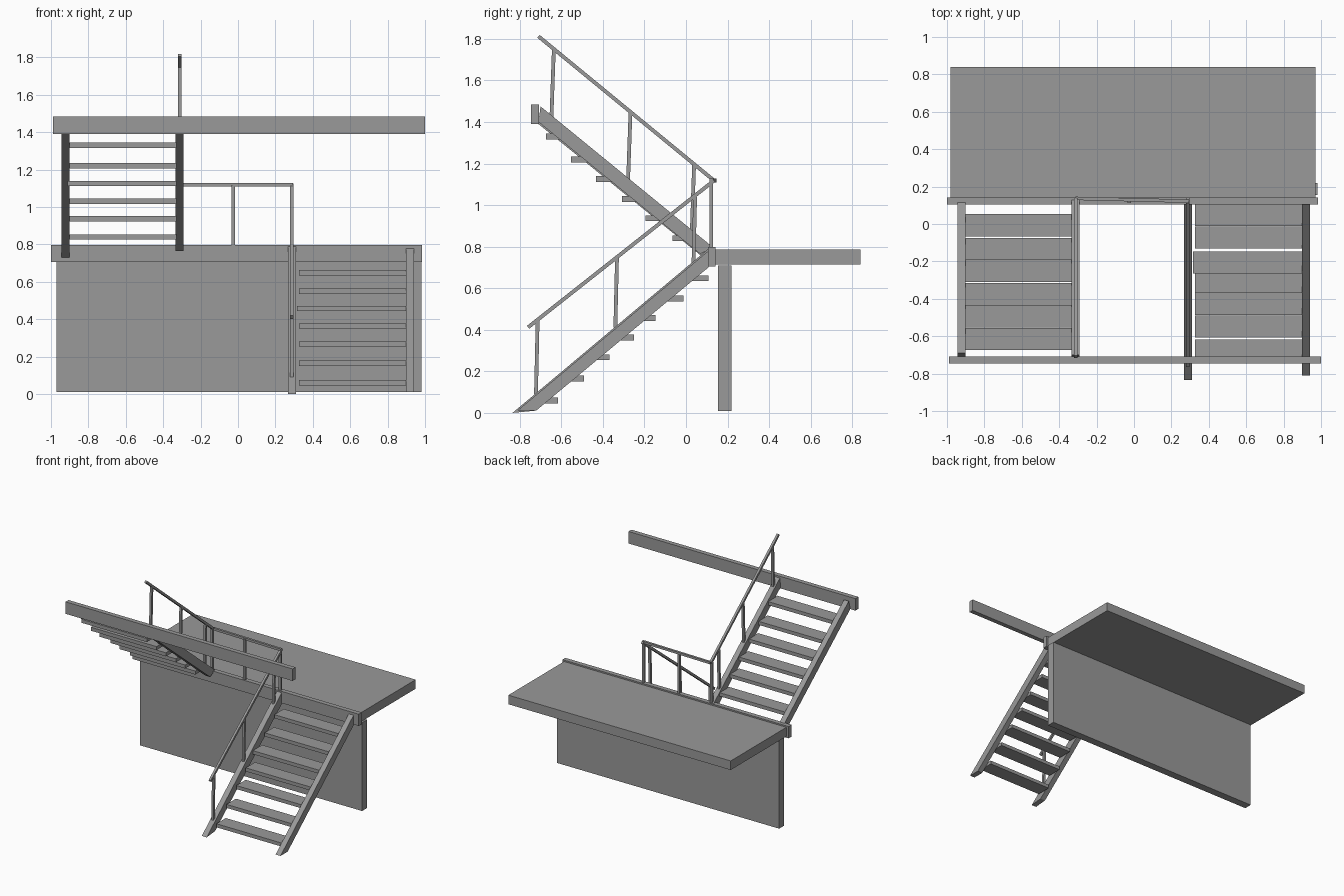
import bpy, bmesh
from mathutils import Vector

cube = bpy.data.objects.get("Cube")
if cube:
    bpy.data.objects.remove(cube, do_unlink=True)

grey = bpy.data.materials.new("plain grey")
grey.use_nodes = True
COLOR = (0.32, 0.32, 0.32, 1)
grey.diffuse_color = COLOR
grey.node_tree.nodes["Principled BSDF"].inputs["Base Color"].default_value = COLOR


def finish(name, bm):
    bmesh.ops.recalc_face_normals(bm, faces=bm.faces)
    mesh = bpy.data.meshes.new(name)
    bm.to_mesh(mesh)
    bm.free()
    mesh.materials.append(grey)
    obj = bpy.data.objects.new(name, mesh)
    bpy.context.collection.objects.link(obj)
    return obj


def box(name, x, y, z):
    """Box from its (low, high) range on each axis."""
    bm = bmesh.new()
    bmesh.ops.create_cube(bm, size=1)
    for v in bm.verts:
        v.co = [r[0] + (c + 0.5) * (r[1] - r[0]) for c, r in zip(v.co, (x, y, z))]
    return finish(name, bm)


def stringer(name, x0, x1, profile):
    """Side profile in (y, z), extruded across x."""
    bm = bmesh.new()
    face = bm.faces.new([bm.verts.new((x0, y, z)) for y, z in profile])
    new = bmesh.ops.extrude_face_region(bm, geom=[face])["geom"]
    verts = [g for g in new if isinstance(g, bmesh.types.BMVert)]
    bmesh.ops.translate(bm, verts=verts, vec=(x1 - x0, 0, 0))
    return finish(name, bm)


def bar(name, start, end, width=0.018):
    """Square bar between two points."""
    a, b = Vector(start), Vector(end)
    d = b - a
    up = Vector((0, 0, 1)) if abs(d.normalized().z) < 0.9 else Vector((0, 1, 0))
    side = d.cross(up).normalized() * width / 2
    rise = side.cross(d).normalized() * width / 2
    bm = bmesh.new()
    rings = [[bm.verts.new(p + side * s + rise * r)
              for s, r in ((-1, -1), (1, -1), (1, 1), (-1, 1))] for p in (a, b)]
    for ring in rings:
        bm.faces.new(ring)
    for i in range(4):
        j = (i + 1) % 4
        bm.faces.new((rings[0][i], rings[0][j], rings[1][j], rings[1][i]))
    return finish(name, bm)


# Landing, wall and beams
box("landing_slab", (-0.98, 0.97), (0.14, 0.84), (0.715, 0.787))
box("support_wall", (-0.97, 0.98), (0.155, 0.218), (0.01, 0.71))
box("landing_beam", (-1.0, 0.985), (0.105, 0.142), (0.705, 0.798))
box("upper_beam", (-0.99, 1.0), (-0.745, -0.708), (1.39, 1.485))

# Lower flight
stringer("lower_stringer_right", 0.267, 0.31,
         [(-0.835, 0.0), (-0.73, 0.01), (0.108, 0.70), (0.108, 0.79)])
stringer("lower_stringer_left", 0.897, 0.94,
         [(-0.81, 0.012), (-0.72, 0.012), (0.108, 0.70), (0.108, 0.78)])
lower_treads = [(0.108, 0.648), (-0.013, 0.55), (-0.146, 0.457), (-0.25, 0.363),
                (-0.368, 0.268), (-0.49, 0.165), (-0.617, 0.06)]
for i, (back, z) in enumerate(lower_treads):
    left = 0.315 if i == 2 else 0.325
    box(f"lower_tread_{i + 1}", (left, 0.898), (back - 0.118, back),
        (z - 0.014, z + 0.014))

# Upper flight
stringer("upper_stringer_right", -0.944, -0.902,
         [(-0.69, 1.46), (-0.71, 1.39), (0.105, 0.73), (0.13, 0.785)])
stringer("upper_stringer_left", -0.333, -0.292,
         [(-0.70, 1.475), (-0.71, 1.40), (0.068, 0.765), (0.13, 0.797)])
upper_treads = [(0.053, 0.84), (-0.075, 0.937), (-0.19, 1.03),
                (-0.315, 1.125), (-0.434, 1.22), (-0.555, 1.33)]
for i, (back, z) in enumerate(upper_treads):
    left = -0.912 if i == 3 else -0.902
    box(f"upper_tread_{i + 1}", (left, -0.328), (back - 0.119, back),
        (z - 0.014, z + 0.014))

# Handrails
XL, XU, TOP = 0.287, -0.312, 1.118
bar("lower_handrail", (XL, -0.76, 0.412), (XL, 0.135, TOP))
bar("upper_handrail", (XU, -0.71, 1.812), (XU, 0.135, TOP))
bar("landing_handrail", (XU, 0.137, TOP), (XL + 0.008, 0.122, TOP))

# Posts: leaning slightly towards the flight
for i, (y, low, high) in enumerate([(-0.718, 0.09, 0.445), (-0.336, 0.41, 0.75),
                                    (0.04, 0.72, 1.04)]):
    bar(f"lower_post_{i + 1}", (XL, y - 0.004, low), (XL, y + 0.004, high))
for i, (y, low, high) in enumerate([(-0.642, 1.41, 1.75), (-0.273, 1.11, 1.45),
                                    (0.033, 0.84, 1.20)]):
    bar(f"upper_post_{i + 1}", (XU, y - 0.006, low), (XU, y + 0.006, high))
for i, x in enumerate((XU, -0.025, XL)):
    bar(f"landing_post_{i + 1}", (x, 0.122, 0.78), (x, 0.122, TOP))
